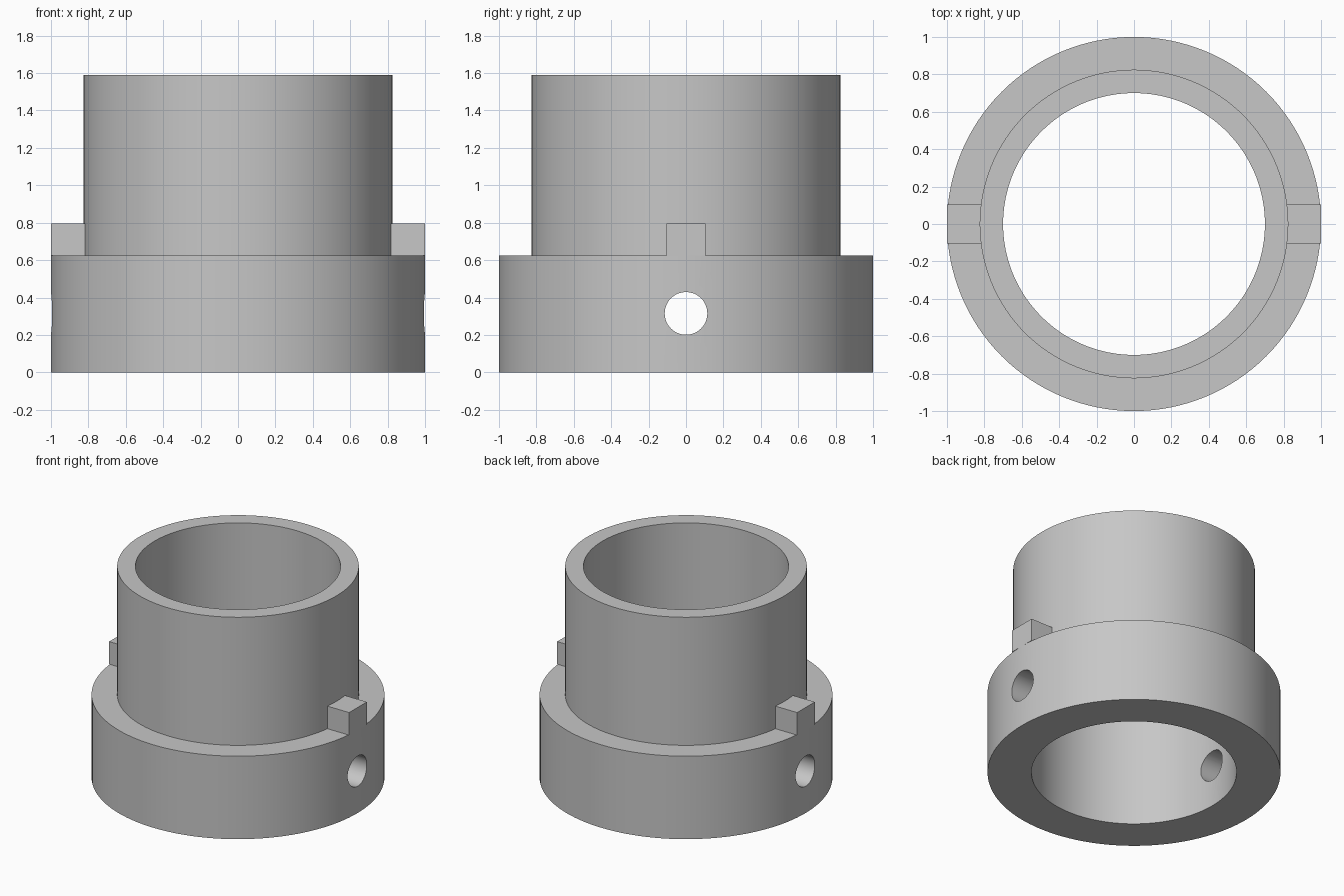
import bpy, bmesh, math
from mathutils import Matrix, Vector

if "Cube" in bpy.data.objects:
    bpy.data.objects.remove(bpy.data.objects["Cube"], do_unlink=True)

SEGMENTS = 128
COLLAR_R, TUBE_R, BORE_R = 1.0, 0.825, 0.7
COLLAR_TOP, TUBE_TOP, TAB_TOP = 0.625, 1.59, 0.795
HOLE_Z, HOLE_R = 0.315, 0.114
TAB_WIDTH = 0.21

grey = bpy.data.materials.new("plain grey")
grey.use_nodes = True
grey.diffuse_color = (0.57, 0.57, 0.57, 1)
grey.node_tree.nodes["Principled BSDF"].inputs["Base Color"].default_value = grey.diffuse_color


def make_object(name, bm):
    bmesh.ops.recalc_face_normals(bm, faces=bm.faces)
    mesh = bpy.data.meshes.new(name)
    bm.to_mesh(mesh)
    bm.free()
    mesh.materials.append(grey)
    obj = bpy.data.objects.new(name, mesh)
    bpy.context.collection.objects.link(obj)
    return obj


def activate(obj):
    bpy.ops.object.select_all(action="DESELECT")
    obj.select_set(True)
    bpy.context.view_layer.objects.active = obj


# Stepped sleeve: closed wall profile turned around the vertical axis
profile = [(BORE_R, 0), (COLLAR_R, 0), (COLLAR_R, COLLAR_TOP),
           (TUBE_R, COLLAR_TOP), (TUBE_R, TUBE_TOP), (BORE_R, TUBE_TOP)]
bm = bmesh.new()
verts = [bm.verts.new((r, 0, z)) for r, z in profile]
edges = [bm.edges.new((v, verts[i - 1])) for i, v in enumerate(verts)]
bmesh.ops.spin(bm, geom=verts + edges, cent=(0, 0, 0), axis=(0, 0, 1),
               angle=math.tau, steps=SEGMENTS, use_merge=True)
bmesh.ops.remove_doubles(bm, verts=bm.verts, dist=0.0001)
sleeve = make_object("stepped_sleeve", bm)

# Round cross hole through both sides of the collar
bm = bmesh.new()
bmesh.ops.create_cone(bm, cap_ends=True, segments=48, radius1=HOLE_R, radius2=HOLE_R, depth=3,
                      matrix=Matrix.Translation((0, 0, HOLE_Z)) @ Matrix.Rotation(math.pi / 2, 4, "Y"))
cutter = make_object("hole_cutter", bm)
cutter.hide_render = True

activate(sleeve)
cut = sleeve.modifiers.new("cross_hole", "BOOLEAN")
cut.operation = "DIFFERENCE"
cut.solver = "EXACT"
cut.object = cutter
bpy.ops.object.modifier_apply(modifier=cut.name)
bpy.data.objects.remove(cutter, do_unlink=True)
bpy.ops.object.shade_smooth_by_angle(angle=math.radians(30))

# Locking tabs standing on the collar, rooted in the tube wall
inner = TUBE_R - 0.03
for side, name in ((1, "left_tab"), (-1, "right_tab")):
    size = Vector((COLLAR_R - inner, TAB_WIDTH, TAB_TOP - COLLAR_TOP))
    centre = Vector((side * (COLLAR_R + inner) / 2, 0, (TAB_TOP + COLLAR_TOP) / 2))
    bm = bmesh.new()
    bmesh.ops.create_cube(bm, size=1, matrix=Matrix.Translation(centre) @ Matrix.Diagonal(size.to_4d()))
    make_object(name, bm)
